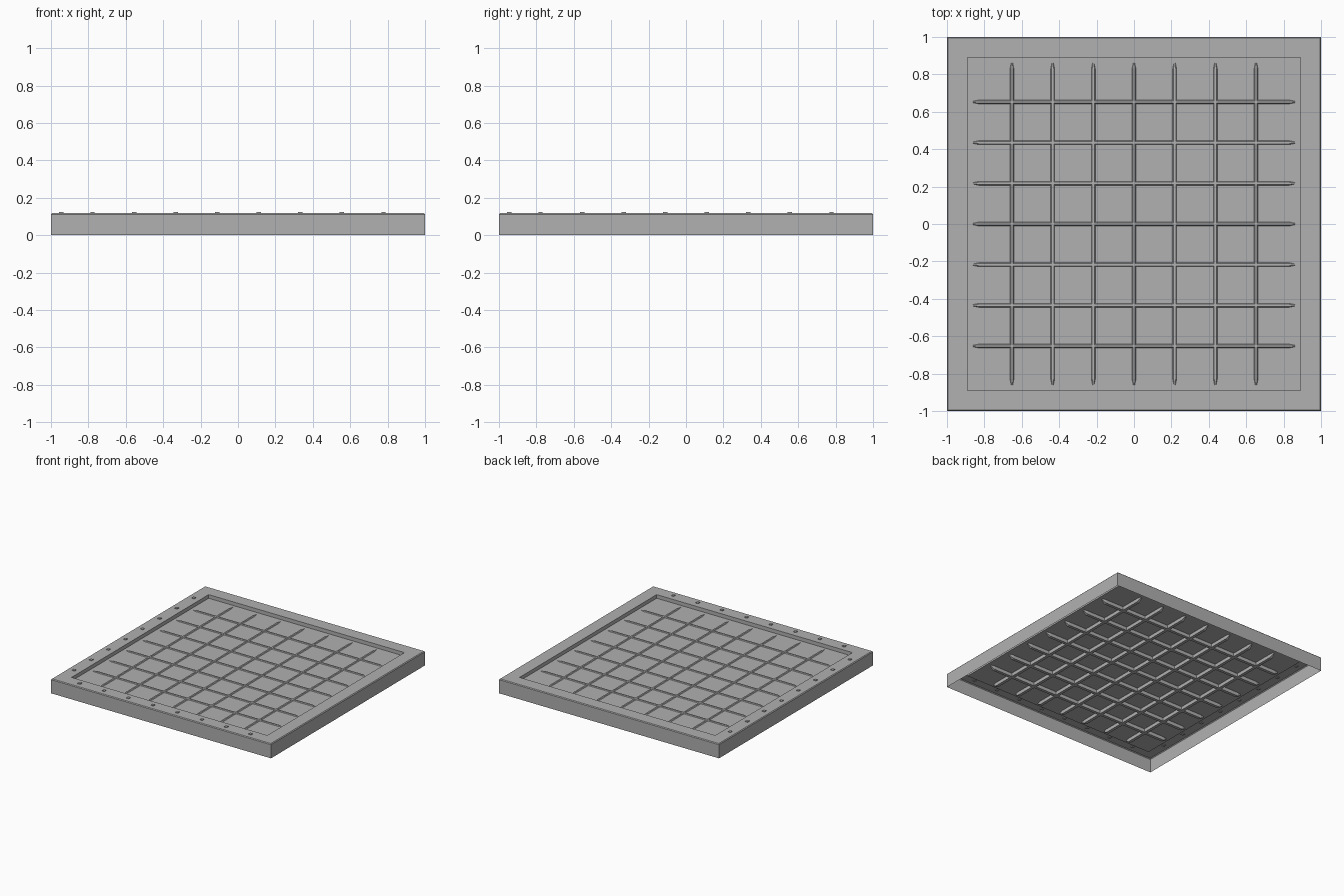
import bpy, bmesh

if "Cube" in bpy.data.objects:
    bpy.data.objects.remove(bpy.data.objects["Cube"])

RIM_Z, FIELD_Z = 0.118, 0.088
INNER = 0.89
PITCH = 0.2175

grey = bpy.data.materials.new("dark_grey")
grey.diffuse_color = (0.44, 0.44, 0.44, 1)
grey.use_nodes = True
grey.node_tree.nodes["Principled BSDF"].inputs["Base Color"].default_value = grey.diffuse_color


def finish(name, bm):
    mesh = bpy.data.meshes.new(name)
    bm.to_mesh(mesh)
    bm.free()
    mesh.materials.append(grey)
    obj = bpy.data.objects.new(name, mesh)
    bpy.context.collection.objects.link(obj)
    return obj


# Frame and field: square profile rings, hollow and open underneath
bm = bmesh.new()
rings = []
for r, z in [(1, 0), (1, RIM_Z - 0.006), (0.994, RIM_Z), (INNER, RIM_Z), (INNER, FIELD_Z)]:
    rings.append([bm.verts.new((sx * r, sy * r, z))
                  for sx, sy in [(-1, -1), (1, -1), (1, 1), (-1, 1)]])
for a, b in zip(rings, rings[1:]):
    for i in range(4):
        j = (i + 1) % 4
        bm.faces.new((a[i], a[j], b[j], b[i]))
bm.faces.new(rings[-1])
finish("board_tray", bm)

# Grid bars: showing slightly above the field, deeper below, narrowing to the ends
PROFILE = [(-0.012, 0.058), (0.012, 0.058), (0.012, 0.086), (0.006, 0.094),
           (-0.006, 0.094), (-0.012, 0.086)]


def add_bar(bm, centre, along_x):
    sections = []
    for t, s in [(-0.86, 0.4), (-0.83, 1), (0.83, 1), (0.86, 0.4)]:
        ring = []
        for u, z in PROFILE:
            w, h = centre + u * s, FIELD_Z + (z - FIELD_Z) * s
            ring.append(bm.verts.new((t, w, h) if along_x else (w, t, h)))
        sections.append(ring)
    n = len(PROFILE)
    for a, b in zip(sections, sections[1:]):
        for i in range(n):
            j = (i + 1) % n
            bm.faces.new((a[i], a[j], b[j], b[i]))
    bm.faces.new(sections[0])
    bm.faces.new(sections[-1])


bm = bmesh.new()
for k in range(-3, 4):
    for along_x in (True, False):
        add_bar(bm, k * PITCH, along_x)
bmesh.ops.recalc_face_normals(bm, faces=bm.faces)
finish("grid_bars", bm)

# Small plain raised markers along the front and left rims
bm = bmesh.new()
for k in range(8):
    p = (k - 3.5) * 0.222
    for x, y in [(p, -0.945), (-0.945, p)]:
        cube = bmesh.ops.create_cube(bm, size=1)["verts"]
        bmesh.ops.scale(bm, verts=cube, vec=(0.022, 0.022, 0.012))
        bmesh.ops.translate(bm, verts=cube, vec=(x, y, RIM_Z))
finish("rim_markers", bm)
